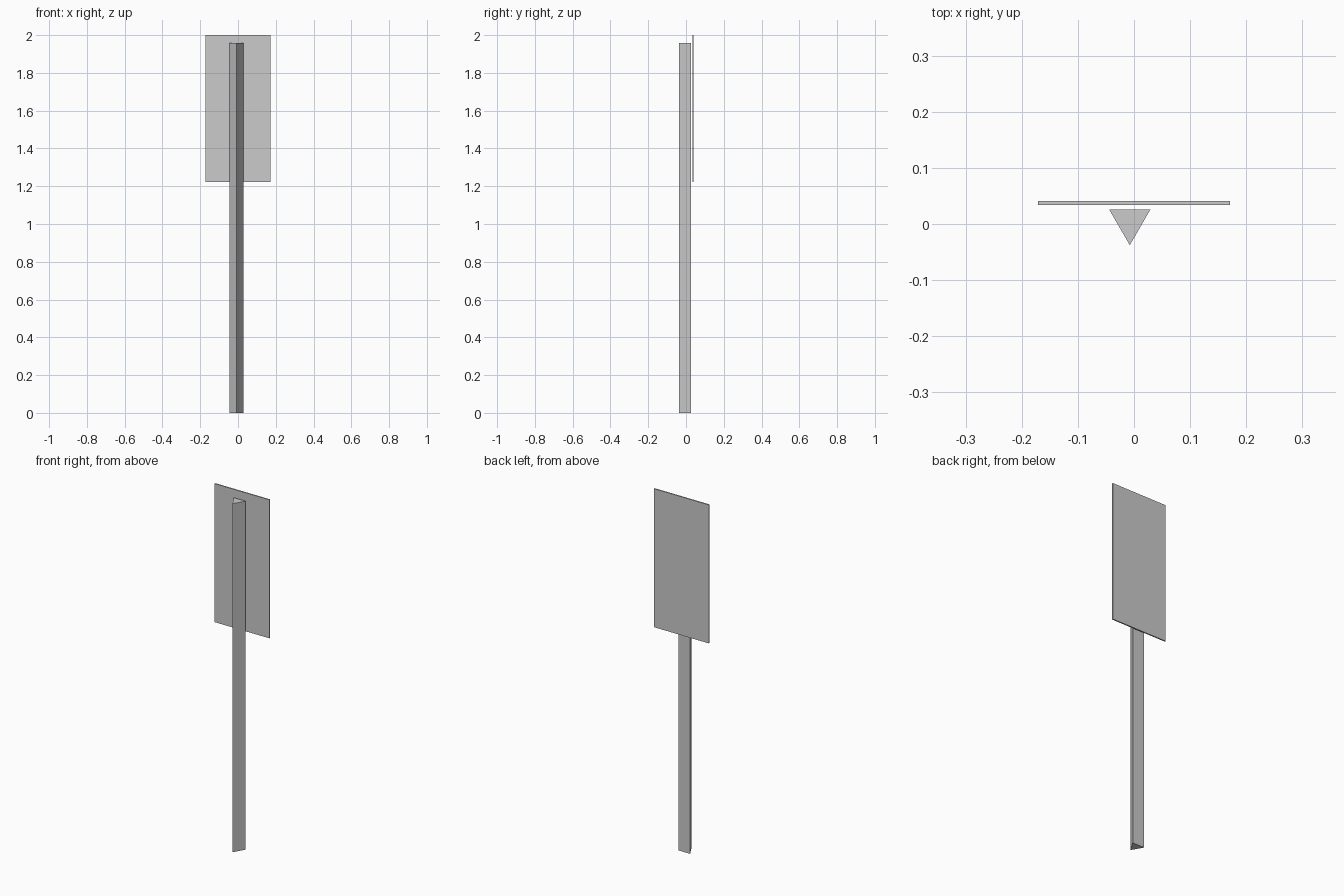
import bpy
import bmesh
import math
from mathutils import Matrix, Vector

cube = bpy.data.objects.get("Cube")
if cube:
    bpy.data.objects.remove(cube, do_unlink=True)

# Single light grey finish
grey = bpy.data.materials.new("light_grey")
grey.use_nodes = True
colour = (0.6, 0.6, 0.6, 1)
grey.diffuse_color = colour
grey.node_tree.nodes["Principled BSDF"].inputs["Base Color"].default_value = colour


def add_object(name, bm):
    bmesh.ops.recalc_face_normals(bm, faces=bm.faces)
    mesh = bpy.data.meshes.new(name)
    bm.to_mesh(mesh)
    bm.free()
    mesh.materials.append(grey)
    obj = bpy.data.objects.new(name, mesh)
    bpy.context.collection.objects.link(obj)
    return obj


def prism(name, outline, bottom, top):
    """Extrude a flat outline upward into a closed solid."""
    bm = bmesh.new()
    base = bm.faces.new([bm.verts.new((x, y, bottom)) for x, y in outline])
    result = bmesh.ops.extrude_face_region(bm, geom=[base], use_keep_orig=True)
    verts = [v for v in result["geom"] if isinstance(v, bmesh.types.BMVert)]
    bmesh.ops.translate(bm, vec=Vector((0, 0, top - bottom)), verts=verts)
    return add_object(name, bm)


# Triangular post with one edge pointing forward
radius = 0.0425
angles = [math.radians(a) for a in (-90, 30, 150)]
prism("post",
      [(-0.0075 + radius * math.cos(a), 0.0047 + radius * math.sin(a)) for a in angles],
      0, 1.958)

# Thin rectangular sign panel standing just behind the post
bm = bmesh.new()
bmesh.ops.create_cube(bm, size=1, matrix=Matrix.LocRotScale(
    Vector((0, 0.0375, 1.611)), None, Vector((0.342, 0.007, 0.778))))
add_object("sign_panel", bm)
